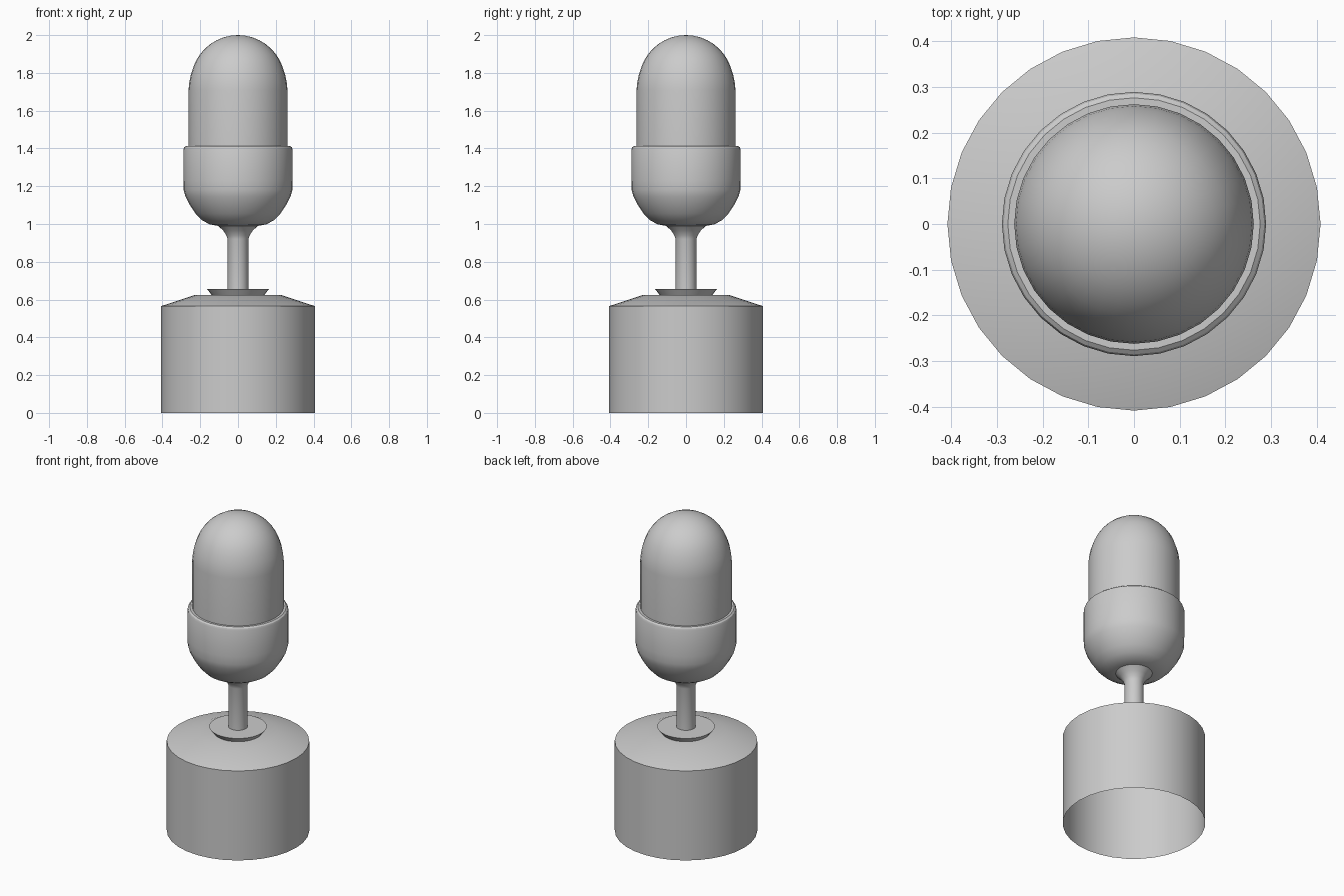
import bpy, bmesh, math

if "Cube" in bpy.data.objects:
    bpy.data.objects.remove(bpy.data.objects["Cube"])

SEG = 32


def lathe(name, profile):
    """Revolve (radius, z) points, listed bottom to top, around z."""
    bm = bmesh.new()
    rings = []
    for r, z in profile:
        if r == 0:
            rings.append([bm.verts.new((0, 0, z))])
        else:
            rings.append([bm.verts.new((r * math.cos(2 * math.pi * i / SEG),
                                        r * math.sin(2 * math.pi * i / SEG), z))
                          for i in range(SEG)])
    for a, b in zip(rings, rings[1:]):
        for i in range(SEG):
            j = (i + 1) % SEG
            if len(b) == 1:
                bm.faces.new((a[i], a[j], b[0]))
            elif len(a) == 1:
                bm.faces.new((a[0], b[j], b[i]))
            else:
                bm.faces.new((a[i], a[j], b[j], b[i]))
    mesh = bpy.data.meshes.new(name)
    bm.to_mesh(mesh)
    bm.free()
    obj = bpy.data.objects.new(name, mesh)
    bpy.context.collection.objects.link(obj)
    bpy.ops.object.select_all(action='DESELECT')
    obj.select_set(True)
    bpy.context.view_layer.objects.active = obj
    bpy.ops.object.shade_smooth_by_angle(angle=math.radians(32))
    return obj


# Base: open underneath, with a shallow sloping top
lathe("base", [(0.408, 0), (0.408, 0.565), (0.225, 0.625), (0, 0.625)])

# Small flared collar where the stem meets the base
lathe("collar", [(0.14, 0.625), (0.165, 0.657), (0.05, 0.657)])

# Stem flaring out under the cup
lathe("stem", [(0.055, 0.65), (0.055, 0.92), (0.062, 0.94),
               (0.078, 0.965), (0.105, 0.99)])

# Rounded cup with a bevelled rim
lathe("cup", [(0, 0.99), (0.105, 0.99), (0.15, 0.998), (0.19, 1.02),
              (0.225, 1.055), (0.255, 1.10), (0.278, 1.145), (0.288, 1.18),
              (0.289, 1.23), (0.289, 1.395), (0.285, 1.406), (0.276, 1.413),
              (0.262, 1.413)])

# Domed head: straight sleeve closed by a spherical top
start = math.asin(0.08 / 0.25)
dome = []
for k in range(9):
    a = start + (math.pi / 2 - start) * k / 8
    dome.append((0.25 * math.cos(a) if k < 8 else 0, 1.75 + 0.25 * math.sin(a)))
lathe("head", [(0.262, 1.40), (0.262, 1.71), (0.258, 1.75), (0.25, 1.79)] + dome)
